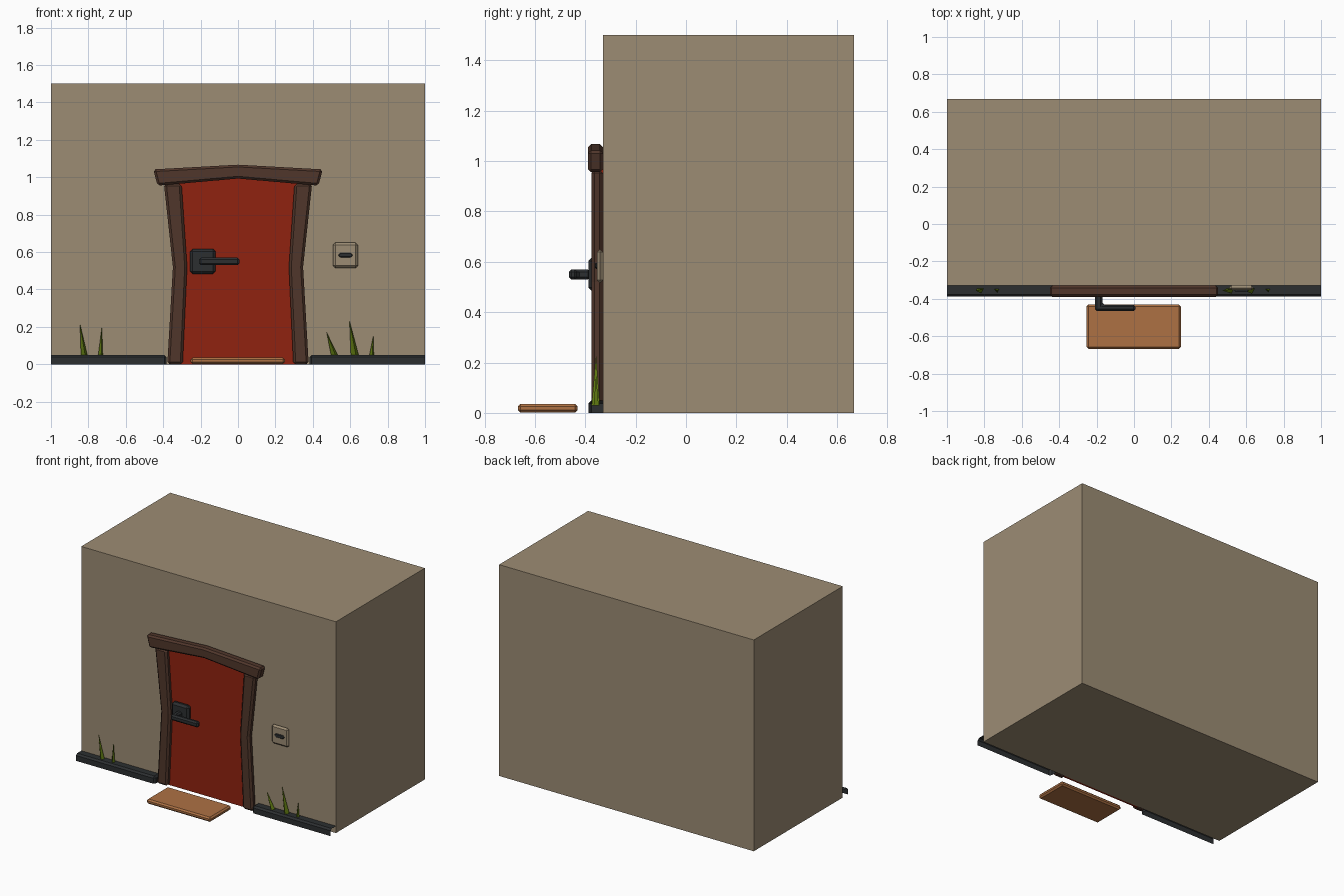
import bpy, bmesh, math
from mathutils import Vector

if "Cube" in bpy.data.objects:
    bpy.data.objects.remove(bpy.data.objects["Cube"])


def material(name, rgb):
    m = bpy.data.materials.new(name)
    m.diffuse_color = (*rgb, 1)
    m.use_nodes = True
    m.node_tree.nodes["Principled BSDF"].inputs["Base Color"].default_value = m.diffuse_color
    return m


STONE = material("tan_plaster", (0.335, 0.265, 0.175))
BROWN = material("dark_wood", (0.080, 0.037, 0.024))
RED = material("red_paint", (0.28, 0.016, 0.005))
DARK = material("dark_metal", (0.025, 0.028, 0.030))
ORANGE = material("orange_mat", (0.42, 0.165, 0.057))
GREEN = material("grass_green", (0.12, 0.20, 0.006))


def finish(bm, name, mat):
    bmesh.ops.recalc_face_normals(bm, faces=bm.faces)
    me = bpy.data.meshes.new(name)
    bm.to_mesh(me)
    bm.free()
    me.materials.append(mat)
    ob = bpy.data.objects.new(name, me)
    bpy.context.collection.objects.link(ob)
    return ob


def prism_mesh(pts, lo, hi, axis="y"):
    """Extrude an xz outline along y, or an xy outline along z."""
    bm = bmesh.new()
    place = (lambda a, b, d: (a, d, b)) if axis == "y" else (lambda a, b, d: (a, b, d))
    f = bm.faces.new([bm.verts.new(place(a, b, lo)) for a, b in pts])
    r = bmesh.ops.extrude_face_region(bm, geom=[f])
    vs = [v for v in r["geom"] if isinstance(v, bmesh.types.BMVert)]
    bmesh.ops.translate(bm, verts=vs, vec=place(0, 0, hi - lo))
    bmesh.ops.recalc_face_normals(bm, faces=bm.faces)
    return bm


def prism(name, pts, lo, hi, mat, bevel=0.0, axis="y"):
    bm = prism_mesh(pts, lo, hi, axis)
    if bevel:
        edges = [e for e in bm.edges if e.calc_face_angle() > math.radians(30)]
        bmesh.ops.bevel(bm, geom=edges, offset=bevel, segments=1,
                        affect="EDGES", profile=0.5, clamp_overlap=True)
    return finish(bm, name, mat)


def rect(x0, x1, z0, z1):
    return [(x0, z0), (x1, z0), (x1, z1), (x0, z1)]


WALL_Y = -0.33

# wall
prism("wall", rect(-1, 1, 0, 1.5), WALL_Y, 0.668, STONE)

# door leaf, pinched at the waist, peaked at the top
half = [(0.31, 0.0), (0.285, 0.52), (0.32, 0.97)]
prism("door", half + [(0, 1.01)] + [(-x, z) for x, z in reversed(half)],
      -0.345, WALL_Y, RED)

# door jambs
jamb = [(0.378, 0), (0.348, 0.52), (0.396, 0.965), (0.302, 0.965), (0.272, 0.52), (0.296, 0)]
for s, side in ((-1, "left"), (1, "right")):
    prism(side + "_jamb", [(s * x, z) for x, z in jamb], -0.376, WALL_Y, BROWN, 0.013)

# lintel
prism("lintel", [(-0.43, 0.955), (0, 0.993), (0.43, 0.955),
                 (0.453, 1.042), (0, 1.067), (-0.453, 1.042)],
      -0.389, WALL_Y, BROWN, 0.012)

# skirting strips: open shells with chamfered visible edges
for s, side in ((-1, "left"), (1, "right")):
    bm = prism_mesh(rect(0.382, 1, 0, 0.05), -0.388, WALL_Y)

    def shown(f):
        n = f.normal
        return n.y < -0.9 or n.z > 0.9 or n.x < -0.9

    edges = [e for e in bm.edges if all(shown(f) for f in e.link_faces)]
    bmesh.ops.bevel(bm, geom=edges, offset=0.012, segments=1, affect="EDGES", profile=0.5)
    bm.normal_update()
    hidden = [f for f in bm.faces
              if f.normal.x > 0.9 or f.normal.y > 0.9 or f.normal.z < -0.9]
    bmesh.ops.delete(bm, geom=hidden, context="FACES")
    for v in bm.verts:
        v.co.x *= s
    ob = finish(bm, side + "_skirting", DARK)
    # open shell: make sure the front points outwards
    front = min(ob.data.polygons, key=lambda p: p.center.y)
    if front.normal.y > 0:
        ob.data.flip_normals()

# door handle
prism("handle_plate", rect(-0.256, -0.12, 0.483, 0.617), -0.388, -0.345, DARK, 0.014)
prism("handle_lever", [(-0.208, -0.38), (-0.208, -0.465), (0.008, -0.465),
                       (0.008, -0.432), (-0.168, -0.432), (-0.168, -0.38)],
      0.53, 0.57, DARK, 0.010, "z")

# lock plate beside the door
prism("lock_plate", rect(0.508, 0.641, 0.515, 0.65), -0.354, WALL_Y, STONE, 0.012)
prism("lock_slot", [(0.535, 0.583), (0.547, 0.571), (0.603, 0.571), (0.615, 0.583),
                    (0.603, 0.596), (0.547, 0.596)], -0.361, -0.35, DARK, 0.004)

# door mat
prism("door_mat", rect(-0.253, 0.25, 0.002, 0.035), -0.668, -0.43, ORANGE, 0.010)

# grass blades: base x, tip x, tip height, half width
blades = [(-0.82, -0.845, 0.217, 0.019), (-0.736, -0.728, 0.197, 0.014),
          (0.522, 0.474, 0.17, 0.021), (0.627, 0.596, 0.233, 0.023),
          (0.713, 0.723, 0.152, 0.014)]
for i, (bx, tx, tz, w) in enumerate(blades):
    bm = bmesh.new()
    base = [bm.verts.new((bx + dx * w, -0.354 + dy * w, 0.03))
            for dx, dy in ((-1, 0.5), (0.3, -0.9), (1, 0.5))]
    tip = bm.verts.new((tx, -0.357, tz))
    bm.faces.new(base)
    for a in range(3):
        bm.faces.new((base[a], base[(a + 1) % 3], tip))
    finish(bm, "grass_blade_%d" % (i + 1), GREEN)
